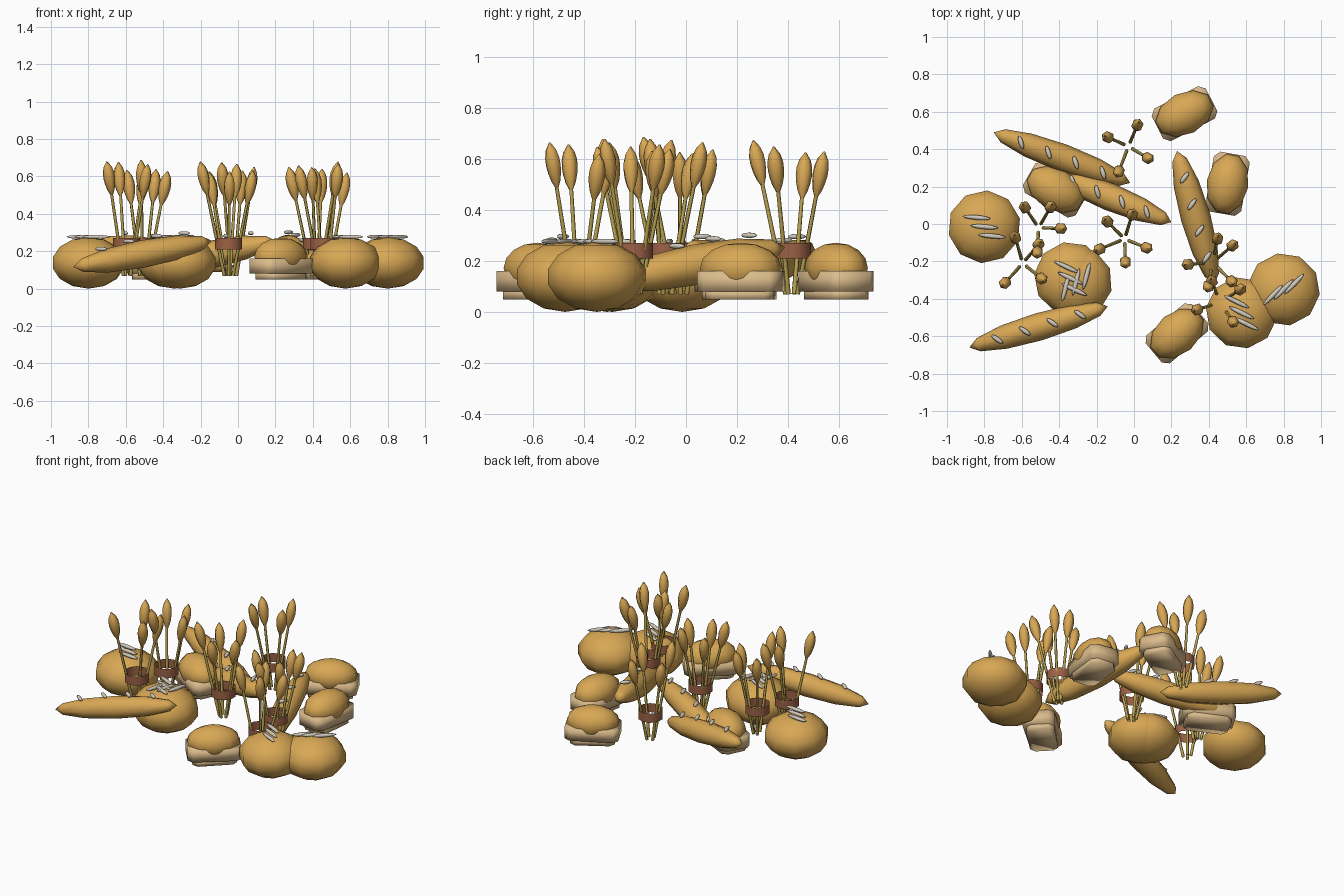
import bpy, bmesh, math, random
from mathutils import Vector, Matrix

random.seed(4)
cube = bpy.data.objects.get("Cube")
if cube:
    bpy.data.objects.remove(cube, do_unlink=True)


def material(name, colour):
    m = bpy.data.materials.new(name)
    m.use_nodes = True
    m.diffuse_color = (*colour, 1)
    node = m.node_tree.nodes["Principled BSDF"]
    node.inputs["Base Color"].default_value = (*colour, 1)
    node.inputs["Roughness"].default_value = 0.9
    return m


CRUST = material("golden crust", (0.69, 0.39, 0.09))
CRUMB = material("pale crumb", (0.71, 0.50, 0.26))
FLOUR = material("flour", (0.64, 0.59, 0.51))
STRAW = material("straw", (0.47, 0.35, 0.08))
TWINE = material("brown tie", (0.33, 0.12, 0.06))


def finish(bm, name, mat):
    mesh = bpy.data.meshes.new(name)
    bm.to_mesh(mesh)
    bm.free()
    mesh.materials.append(mat)
    for p in mesh.polygons:
        p.use_smooth = True
    ob = bpy.data.objects.new(name, mesh)
    bpy.context.collection.objects.link(ob)


def place(loc, size, yaw=0, pitch=0):
    return (Matrix.Translation(loc) @ Matrix.Rotation(math.radians(yaw), 4, 'Z')
            @ Matrix.Rotation(-pitch, 4, 'Y') @ Matrix.Diagonal((*size, 1)))


def blob(name, mat, loc, size, yaw=0, pitch=0, seg=10, rings=7, lengthwise=False):
    bm = bmesh.new()
    # Lengthwise blobs have their poles at the two tips
    turn = Matrix.Rotation(math.pi / 2, 4, 'Y') if lengthwise else Matrix()
    bmesh.ops.create_uvsphere(bm, u_segments=seg, v_segments=rings, radius=1,
                              matrix=place(loc, size, yaw, pitch) @ turn)
    finish(bm, name, mat)


def slab(name, mat, loc, size, yaw):
    bm = bmesh.new()
    bmesh.ops.create_cube(bm, size=1, matrix=place(loc, size, yaw))
    # Clip the four upright corners
    upright = [e for e in bm.edges
               if abs(e.verts[0].co.z - e.verts[1].co.z) > size[2] / 2]
    bmesh.ops.bevel(bm, geom=upright, offset=0.03, segments=1, affect='EDGES')
    finish(bm, name, mat)


def flour_cut(loc, length, yaw):
    blob("flour_cut", FLOUR, loc, (length / 2, 0.013, 0.012), yaw,
         seg=6, rings=6, lengthwise=True)


# Round loaves with three floury cuts each
def round_loaf(x, y, radius, cut_yaw, spread_yaw):
    blob("round_loaf", CRUST, (x, y, 0.138), (radius, radius, 0.138),
         yaw=cut_yaw)
    a = math.radians(spread_yaw)
    for k in (-1, 0, 1):
        flour_cut((x + k * 0.065 * math.cos(a), y + k * 0.065 * math.sin(a), 0.277),
                  0.15, cut_yaw)


round_loaf(-0.80, -0.015, 0.20, -5, -50)
round_loaf(-0.34, -0.29, 0.20, -25, -70)
round_loaf(-0.31, -0.31, 0.20, 76, 30)
round_loaf(0.575, -0.475, 0.197, -26, -66)
round_loaf(0.80, -0.35, 0.20, 46, 28)


# Baguettes, tilted upward along their length, with slanted cuts
def baguette(low, high, radius):
    low, high = Vector((*low, 0.115)), Vector((*high, 0.255))
    d = high - low
    mid = (low + high) / 2
    yaw = math.degrees(math.atan2(d.y, d.x))
    pitch = math.asin(d.z / d.length)
    blob("baguette", CRUST, mid, (d.length / 2, radius, radius), yaw, pitch,
         seg=8, rings=6, lengthwise=True)
    for t in (0.2, 0.4, 0.6, 0.8):
        p = low + d * t
        p.z += radius * math.sqrt(1 - (2 * t - 1) ** 2) + 0.01
        flour_cut(p, 0.075, yaw - 52)


baguette((-0.02, 0.22), (-0.75, 0.49), 0.074)
baguette((-0.46, 0.28), (0.20, 0.01), 0.074)
baguette((0.43, -0.32), (0.23, 0.39), 0.08)
baguette((-0.88, -0.66), (-0.14, -0.44), 0.074)


# Filled buns: base, wider filling slab and domed top
def bun(x, y, yaw):
    slab("bun_base", CRUMB, (x, y, 0.068), (0.27, 0.17, 0.04), yaw + 4)
    slab("bun_filling", CRUMB, (x, y, 0.120), (0.325, 0.195, 0.08), yaw)
    blob("bun_top", CRUST, (x, y, 0.172), (0.165, 0.112, 0.1), yaw, rings=8)


bun(0.27, 0.59, 27)
bun(0.50, 0.215, 80)
bun(0.23, -0.585, 40)
bun(-0.42, 0.185, -30)


# Wheat sheaves: leaning stalks, ears and an open band
def spindle(bm, start, end, radii, sides):
    d = end - start
    turn = d.to_track_quat('Z', 'Y').to_matrix().to_4x4()
    last = None
    for i, r in enumerate(radii):
        c = start + d * (i / (len(radii) - 1))
        ring = bmesh.ops.create_circle(bm, segments=sides, radius=r,
                                       matrix=Matrix.Translation(c) @ turn)["verts"]
        if last:
            for k in range(sides):
                n = (k + 1) % sides
                bm.faces.new((last[k], last[n], ring[n], ring[k]))
        last = ring


def sheaf(x, y, angles):
    stalks, ears = bmesh.new(), bmesh.new()
    for angle in angles:
        a = math.radians(angle)
        out = Vector((math.cos(a), math.sin(a), 0))
        foot = Vector((x, y, 0.07)) + out * 0.025
        lean = (out * random.uniform(0.19, 0.23) + Vector((0, 0, 1))).normalized()
        neck = foot + lean * random.uniform(0.375, 0.45)
        spindle(stalks, foot, neck + lean * 0.02, (0.01, 0.008), 5)
        spindle(ears, neck, neck + lean * 0.185,
                (0.006, 0.02, 0.028, 0.032, 0.031, 0.023, 0.003), 6)
    finish(stalks, "wheat_stalks", STRAW)
    finish(ears, "wheat_ears", CRUST)
    band = bmesh.new()
    spindle(band, Vector((x, y, 0.21)), Vector((x, y, 0.27)), (0.076, 0.076), 10)
    finish(band, "sheaf_tie", TWINE)


sheaf(-0.03, 0.415, (156, 67, -31, -111))
sheaf(-0.51, -0.02, (124, 60, -2, -93))
sheaf(-0.595, -0.21, (106, 50, -39, -132))
sheaf(-0.05, -0.08, (135, 73, -22, -88, -158))
sheaf(0.42, -0.205, (78, 40, -45, -100, 185))
sheaf(0.46, -0.42, (111, 33, -56, 197))
